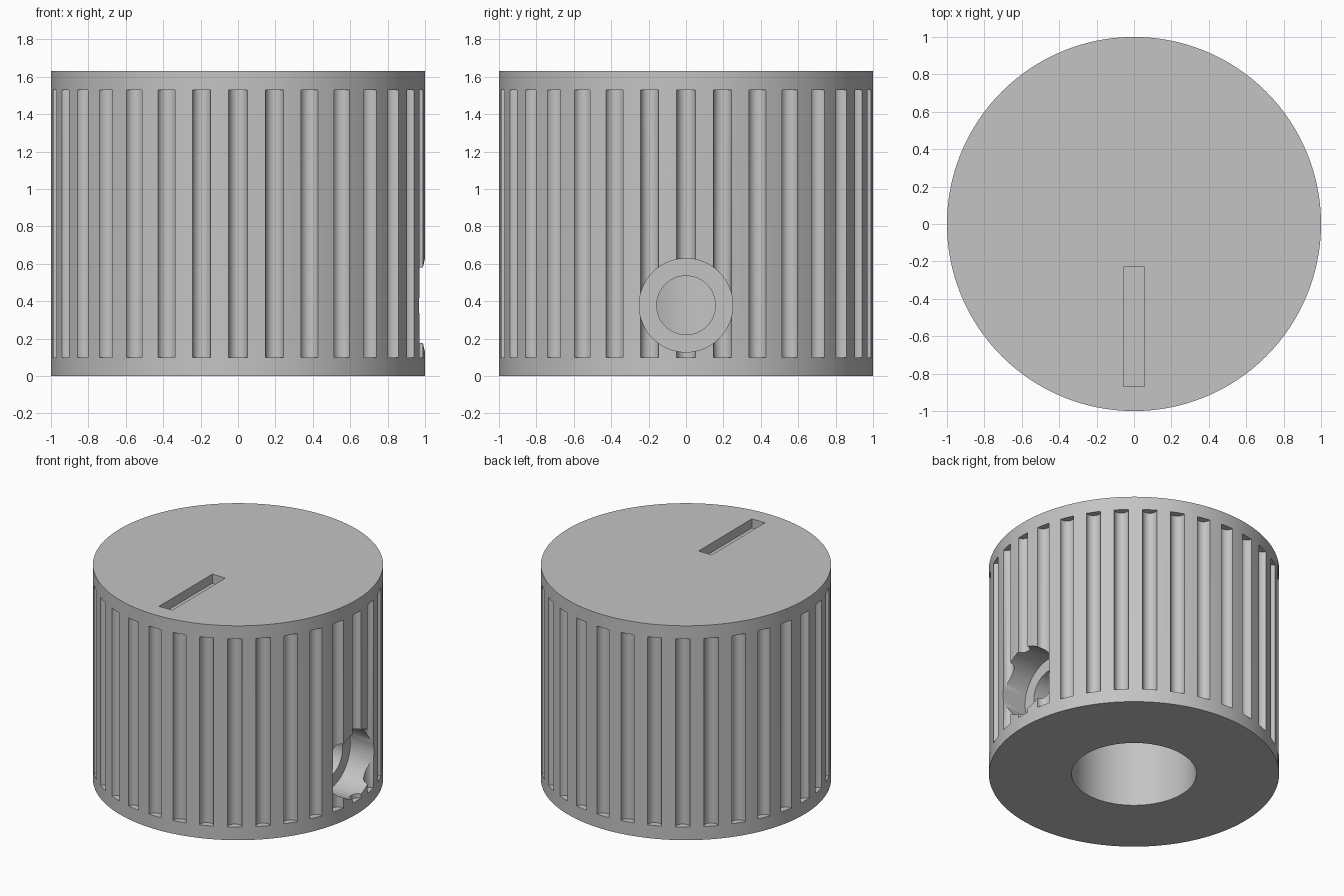
import bpy, bmesh
from math import pi, radians
from mathutils import Matrix, Vector

old = bpy.data.objects.get("Cube")
if old:
    bpy.data.objects.remove(old, do_unlink=True)

HEIGHT = 1.63
GROOVES = 32

grey = bpy.data.materials.new("plain grey")
grey.use_nodes = True
grey.diffuse_color = (0.55, 0.55, 0.55, 1)
grey.node_tree.nodes["Principled BSDF"].inputs["Base Color"].default_value = grey.diffuse_color


def make_object(name, bm):
    bmesh.ops.recalc_face_normals(bm, faces=bm.faces)
    mesh = bpy.data.meshes.new(name)
    bm.to_mesh(mesh)
    bm.free()
    mesh.materials.append(grey)
    obj = bpy.data.objects.new(name, mesh)
    bpy.context.collection.objects.link(obj)
    return obj


def add_cylinder(bm, radius, z0, z1, sides, place=Matrix()):
    bmesh.ops.create_cone(bm, cap_ends=True, segments=sides, radius1=radius, radius2=radius,
                          depth=z1 - z0,
                          matrix=place @ Matrix.Translation((0, 0, (z0 + z1) / 2)))


def lathe(name, profile, sides, place):
    """Spin a (radius, height) profile about z, then place it."""
    bm = bmesh.new()
    verts = [bm.verts.new((r, 0, z)) for r, z in profile]
    edges = [bm.edges.new(pair) for pair in zip(verts, verts[1:])]
    bmesh.ops.spin(bm, geom=verts + edges, cent=(0, 0, 0), axis=(0, 0, 1),
                   angle=2 * pi, steps=sides, use_merge=False)
    bmesh.ops.remove_doubles(bm, verts=bm.verts, dist=1e-4)
    bmesh.ops.transform(bm, matrix=place, verts=bm.verts)
    return make_object(name, bm)


def cut(target, cutter):
    cutter.hide_render = True
    mod = target.modifiers.new(cutter.name, "BOOLEAN")
    mod.operation = "DIFFERENCE"
    mod.solver = "EXACT"
    mod.object = cutter
    bpy.context.view_layer.objects.active = target
    bpy.ops.object.modifier_apply(modifier=mod.name)
    bpy.data.objects.remove(cutter, do_unlink=True)


# Knob body
bm = bmesh.new()
add_cylinder(bm, 1, 0, HEIGHT, 128)
knob = make_object("knob_body", bm)

# Round-bottomed grip grooves around the side
bm = bmesh.new()
for i in range(GROOVES):
    turn = Matrix.Rotation(2 * pi * i / GROOVES, 4, "Z")
    add_cylinder(bm, 0.05, 0.1, 1.53, 20, turn @ Matrix.Translation((1, 0, 0)))
cut(knob, make_object("grip_grooves", bm))

# Shaft bore from below
bm = bmesh.new()
add_cylinder(bm, 0.43, -0.2, 1.2, 96)
cut(knob, make_object("shaft_bore", bm))

# Stepped set screw hole on the model's left side
side = Matrix.Translation((0, 0, 0.378)) @ Matrix.Rotation(pi / 2, 4, "Y")
steps = [(0, 0.1), (0.157, 0.1), (0.157, 0.77), (0.25, 0.77), (0.25, 1.2), (0, 1.2)]
cut(knob, lathe("set_screw_hole", steps, 64, side))

# Pointer slot sunk into the top
bm = bmesh.new()
bmesh.ops.create_cube(bm, size=1, matrix=Matrix.Translation((0, -0.55, HEIGHT))
                      @ Matrix.Diagonal((0.11, 0.64, 0.14, 1)))
cut(knob, make_object("pointer_slot", bm))

# Smooth curved walls with crisp edges
bpy.ops.object.select_all(action="DESELECT")
knob.select_set(True)
bpy.context.view_layer.objects.active = knob
bpy.ops.object.shade_smooth_by_angle(angle=radians(30))
